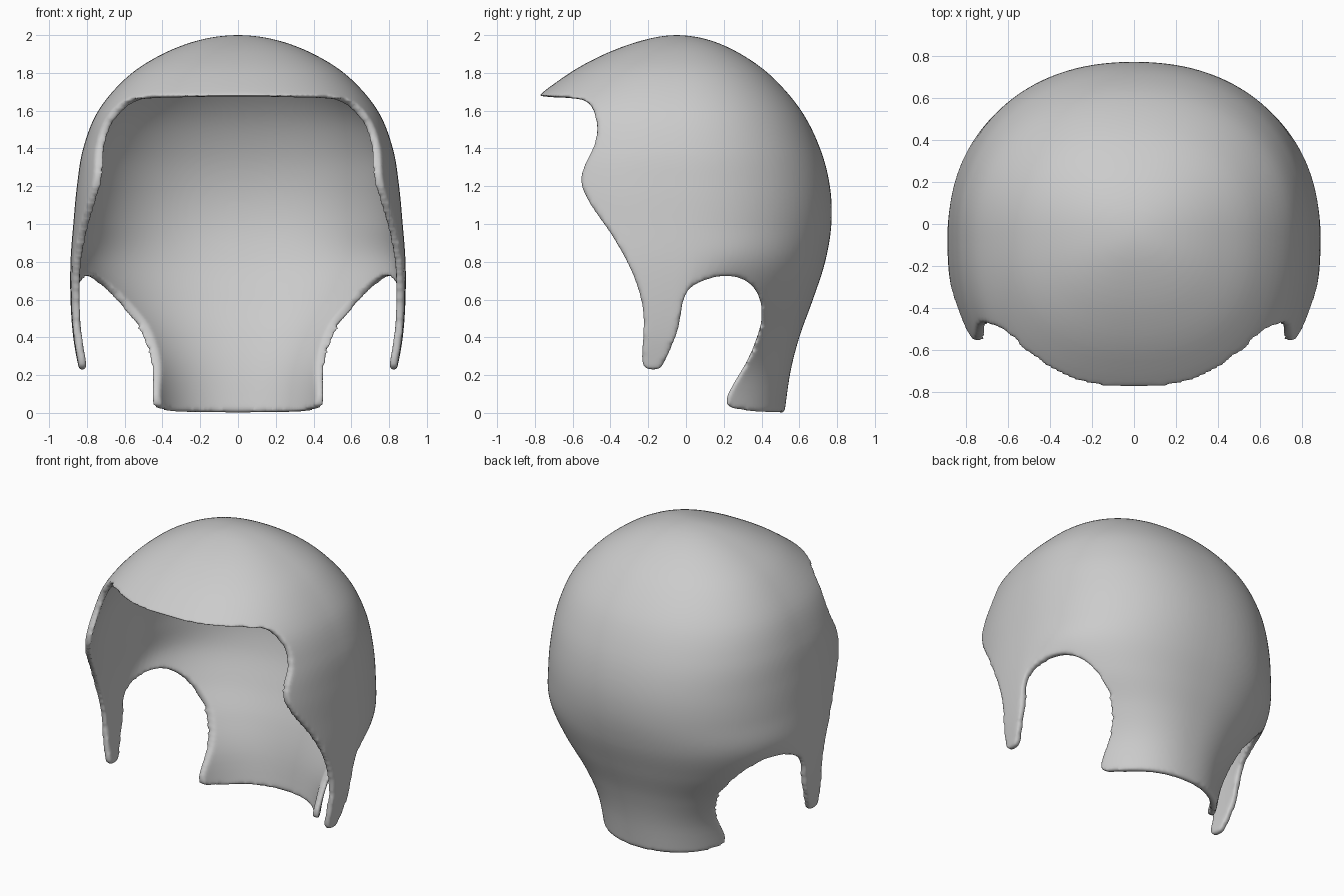
import bpy, bmesh, math

if "Cube" in bpy.data.objects:
    bpy.data.objects.remove(bpy.data.objects["Cube"])

# Horizontal sections: z, side half width, back y, front y, half width of the back part
ROWS = [(2.0, 0, -.05, -.05, 0), (1.975, .2, .12, -.22, .2), (1.9, .4, .29, -.43, .4),
        (1.78, .585, .455, -.645, .585), (1.6, .74, .61, -.86, .74), (1.4, .82, .71, -.93, .82),
        (1.2, .853, .762, -1, .853), (1.0, .872, .77, -1, .872), (.8, .887, .737, -1, .88),
        (.6, .887, .672, -1, .79), (.4, .873, .6, -1, .64), (.2, .84, .55, -1, .53),
        (-.06, .8, .515, -1, .48)]
# Side outline (y, z): brim, temple, pointed lock, ear opening, nape
OUTLINE = [(-.79, 1.68), (-.7, 1.67), (-.56, 1.66), (-.5, 1.62), (-.472, 1.52), (-.485, 1.42),
           (-.54, 1.3), (-.555, 1.22), (-.51, 1.11), (-.38, .92), (-.28, .73), (-.23, .56),
           (-.225, .42), (-.235, .29), (-.21, .235), (-.14, .235), (-.09, .32), (-.04, .45),
           (-.005, .62), (.07, .69), (.21, .725), (.33, .69), (.39, .6), (.395, .47),
           (.33, .29), (.21, .06), (.34, .01), (.52, .0)]


def cr(p0, p1, p2, p3, t):
    """Catmull-Rom interpolation of tuples."""
    return [.5 * (2*b + (c - a)*t + (2*a - 5*b + 4*c - d)*t*t + (3*b - a - 3*c + d)*t**3)
            for a, b, c, d in zip(p0, p1, p2, p3)]


def smooth_path(pts, first, n):
    ext = [first] + pts + [pts[-1]]
    out = [cr(*ext[i:i + 4], k / n) for i in range(len(pts) - 1) for k in range(n)]
    return out + [list(pts[-1])]


def spow(v, e):
    return math.copysign(abs(v) ** e, v)


def make_object(name, bm):
    bmesh.ops.recalc_face_normals(bm, faces=bm.faces)
    me = bpy.data.meshes.new(name)
    bm.to_mesh(me)
    bm.free()
    ob = bpy.data.objects.new(name, me)
    bpy.context.collection.objects.link(ob)
    return ob


# Full dome lofted through the sections
SEG = 128
top_mirror = (1.975, -.2, -.22, .12, -.2)
bm = bmesh.new()
rings = []
for z, w, back, front, wb in smooth_path(ROWS, top_mirror, 6):
    ring = []
    for i in range(SEG):
        a = 2 * math.pi * i / SEG
        s, c = math.sin(a), math.cos(a)
        if c > 0:   # back half narrows to the nape, away from the side locks
            k = min(1, max(0, (math.acos(c) - 1.13) / (math.pi / 2 - 1.13)))
            k = k * k * (3 - 2 * k)
            x = (wb + (w - wb) * k) * spow(s, 2 / 2.2)
            y = -.05 + (back + .05) * spow(c, 2 / 2.2)
        else:
            x = w * spow(s, 2 / 2.4)
            y = -.05 - (front + .05) * spow(c, 2 / 2.4)
        ring.append(bm.verts.new((x, y, z)))
    rings.append(ring)
for r0, r1 in zip(rings, rings[1:]):
    for i in range(SEG):
        j = (i + 1) % SEG
        bm.faces.new((r0[i], r0[j], r1[j], r1[i]))
bmesh.ops.remove_doubles(bm, verts=bm.verts, dist=1e-4)
shell = make_object("hair_shell", bm)

# Cutter: side outline closed around the back and extruded across x
path = smooth_path(OUTLINE, OUTLINE[0], 4) + [(1.2, 0), (1.2, 2.3), (-1.3, 2.3), (-1.3, 1.68)]
bm = bmesh.new()
face = bm.faces.new([bm.verts.new((-1.5, y, z)) for y, z in path])
ext = bmesh.ops.extrude_face_region(bm, geom=[face])
bmesh.ops.translate(bm, vec=(3, 0, 0),
                    verts=[v for v in ext["geom"] if isinstance(v, bmesh.types.BMVert)])
cutter = make_object("outline_cutter", bm)
cutter.hide_render = True
cutter.hide_set(True)

# Thickness, side cut, then soft rounded rims
m = shell.modifiers.new("thickness", 'SOLIDIFY')
m.thickness, m.offset = .042, -1
m = shell.modifiers.new("cut", 'BOOLEAN')
m.operation, m.object, m.solver = 'INTERSECT', cutter, 'EXACT'
m = shell.modifiers.new("even_mesh", 'REMESH')
m.mode, m.voxel_size, m.use_smooth_shade = 'VOXEL', .014, True
m = shell.modifiers.new("soft_rims", 'SMOOTH')
m.factor, m.iterations = .5, 6
